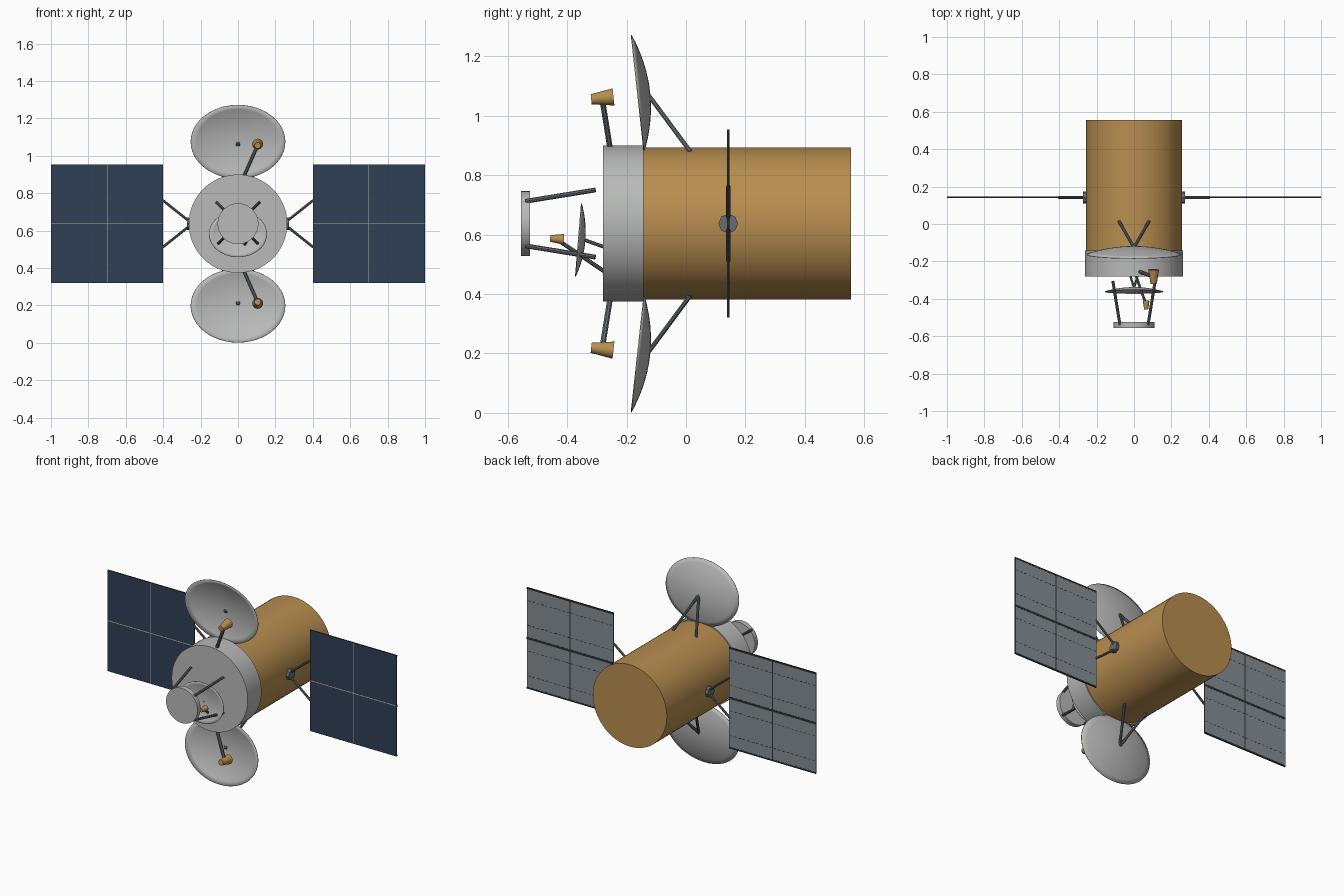
import bpy, bmesh, math
from mathutils import Vector, Matrix

cube = bpy.data.objects.get("Cube")
if cube:
    bpy.data.objects.remove(cube, do_unlink=True)

ZC = 0.637      # height of the body axis
PANEL_Y = 0.142


def material(name, r, g, b):
    m = bpy.data.materials.new(name)
    m.use_nodes = True
    m.diffuse_color = (r, g, b, 1)
    bsdf = next(n for n in m.node_tree.nodes if n.type == 'BSDF_PRINCIPLED')
    bsdf.inputs["Base Color"].default_value = (r, g, b, 1)
    bsdf.inputs["Roughness"].default_value = 0.7
    return m


GOLD = material("gold foil", 0.48, 0.27, 0.08)
GREY = material("light grey", 0.48, 0.49, 0.48)
STRUT = material("strut grey", 0.13, 0.15, 0.17)
NAVY = material("solar navy", 0.03, 0.05, 0.09)
BACK = material("panel back grey", 0.23, 0.27, 0.29)
DARK = material("dark trim", 0.025, 0.03, 0.035)
LINE = material("pale seam", 0.5, 0.46, 0.36)


def finish(name, bm, mats, smooth=True):
    bmesh.ops.recalc_face_normals(bm, faces=bm.faces)
    me = bpy.data.meshes.new(name)
    bm.to_mesh(me)
    bm.free()
    for m in mats:
        me.materials.append(m)
    ob = bpy.data.objects.new(name, me)
    bpy.context.collection.objects.link(ob)
    if smooth:
        bpy.ops.object.select_all(action='DESELECT')
        ob.select_set(True)
        bpy.context.view_layer.objects.active = ob
        bpy.ops.object.shade_smooth_by_angle(angle=math.radians(35))
    return ob


def rod(name, a, b, r1, mat, r2=None, sides=8):
    """Cylinder or cone from point a to point b."""
    a, b = Vector(a), Vector(b)
    d = b - a
    mx = Matrix.Translation((a + b) / 2) @ d.to_track_quat('Z', 'Y').to_matrix().to_4x4()
    bm = bmesh.new()
    bmesh.ops.create_cone(bm, cap_ends=True, segments=sides, radius1=r1,
                          radius2=r1 if r2 is None else r2, depth=d.length, matrix=mx)
    return finish(name, bm, [mat], sides > 8)


def add_box(bm, centre, size):
    mx = Matrix.Translation(centre) @ Matrix.Diagonal((*size, 1))
    return bmesh.ops.create_cube(bm, size=1, matrix=mx)["verts"]


def dish(name, centre, half_up, rx, depth):
    """Shallow elliptical bowl opening forward; half_up runs from centre to top rim."""
    bm = bmesh.new()
    steps = 8
    pts = [bm.verts.new((i / steps, 0, 1 - (i / steps) ** 2)) for i in range(steps + 1)]
    edges = [bm.edges.new(p) for p in zip(pts, pts[1:])]
    bmesh.ops.spin(bm, geom=pts + edges, axis=(0, 0, 1), cent=(0, 0, 0),
                   angle=math.tau, steps=48)
    bmesh.ops.remove_doubles(bm, verts=bm.verts, dist=0.0001)
    up = Vector(half_up)
    back = Vector((1, 0, 0)).cross(up).normalized()
    if back.y < 0:
        back.negate()
    mx = Matrix((Vector((rx, 0, 0)), up, back * depth)).transposed().to_4x4()
    bmesh.ops.transform(bm, matrix=Matrix.Translation(centre) @ mx, verts=bm.verts)
    ob = finish(name, bm, [GREY])
    mod = ob.modifiers.new("thickness", 'SOLIDIFY')
    mod.thickness = 0.003
    mod.offset = 0


# Main body and front collar
rod("body", (0, -0.15, ZC), (0, 0.555, ZC), 0.256, GOLD, sides=64)
rod("collar", (0, -0.28, ZC), (0, -0.143, ZC), 0.263, GREY, sides=64)

# Front disc on four splayed struts
rod("front_disc", (0, -0.555, ZC), (0, -0.525, ZC), 0.109, GREY, sides=48)
for sx in (-1, 1):
    for sz in (-1, 1):
        rod("front_disc_strut", (sx * 0.075, -0.54, ZC + sz * 0.075),
            (sx * 0.113, -0.305, ZC + sz * 0.113), 0.008, STRUT)

# Upper and lower dishes with their mounts and feed horns
for label, s in (("upper", 1), ("lower", -1)):
    dish(label + "_dish", (0, -0.163, ZC + s * 0.438), (0, -0.0215, s * 0.197), 0.253, 0.041)
    for sx in (-1, 1):
        rod(label + "_dish_mount", (0, -0.126, ZC + s * 0.432),
            (sx * 0.08, 0.014, ZC + s * 0.243), 0.008, STRUT)
    rod(label + "_feed_arm", (0.03, -0.255, ZC + s * 0.25),
        (0.105, -0.282, ZC + s * 0.42), 0.01, STRUT)
    rod(label + "_feed_horn", (0.105, -0.319, ZC + s * 0.418),
        (0.105, -0.244, ZC + s * 0.426), 0.017, GOLD, 0.029, 24)

# Small front dish
dish("small_dish", (0, -0.362, 0.582), (0, 0.010, 0.123), 0.155, 0.022)
for sx in (-1, 1):
    rod("small_dish_mount", (0, -0.342, 0.582), (sx * 0.02, -0.275, 0.558), 0.006, STRUT)
rod("small_feed_arm", (0.065, -0.432, 0.582), (0.01, -0.275, 0.476), 0.007, STRUT)
rod("small_feed_horn", (0.065, -0.457, 0.587), (0.065, -0.411, 0.584), 0.011, GOLD, 0.018, 24)

# Solar wings
THICK = 0.006
X_IN, X_OUT, HALF = 0.4, 1.0, 0.316
XM, W = (X_IN + X_OUT) / 2, X_OUT - X_IN
for side, s in (("left", 1), ("right", -1)):
    # Hub and V-shaped arms
    rod(side + "_wing_hub", (s * 0.248, PANEL_Y, ZC), (s * 0.274, PANEL_Y, ZC), 0.033, STRUT)
    for sz in (-1, 1):
        rod(side + "_wing_arm", (s * 0.262, PANEL_Y, ZC + sz * 0.014),
            (s * 0.403, PANEL_Y, ZC + sz * 0.126), 0.007, STRUT)

    # Panel: cells in front, grey behind, dark rim
    bm = bmesh.new()
    add_box(bm, (s * XM, PANEL_Y, ZC), (W, THICK, 2 * HALF))
    bm.normal_update()
    for f in bm.faces:
        f.material_index = 0 if f.normal.y < -0.5 else 1 if f.normal.y > 0.5 else 2
    finish(side + "_solar_panel", bm, [NAVY, BACK, DARK], False)

    # Front seams
    front = PANEL_Y - THICK / 2
    bm = bmesh.new()
    add_box(bm, (s * XM, front, ZC), (W, 0.001, 0.005))
    add_box(bm, (s * XM, front, ZC), (0.003, 0.001, 2 * HALF))
    finish(side + "_panel_seams", bm, [LINE], False)

    # Back ribs, rim strips and dashed lines
    rear = PANEL_Y + THICK / 2
    bm = bmesh.new()
    add_box(bm, (s * XM, rear, ZC), (W, 0.002, 0.014))
    add_box(bm, (s * XM, rear, ZC), (0.008, 0.002, 2 * HALF))
    for sz in (-1, 1):
        add_box(bm, (s * XM, rear, ZC + sz * (HALF - 0.005)), (W, 0.002, 0.01))
        for off in (0.08, 0.235):
            for i in range(20):
                x = X_IN + W * (i + 0.5) / 20
                add_box(bm, (s * x, rear, ZC + sz * off), (0.018, 0.001, 0.003))
    finish(side + "_panel_back_trim", bm, [DARK], False)
